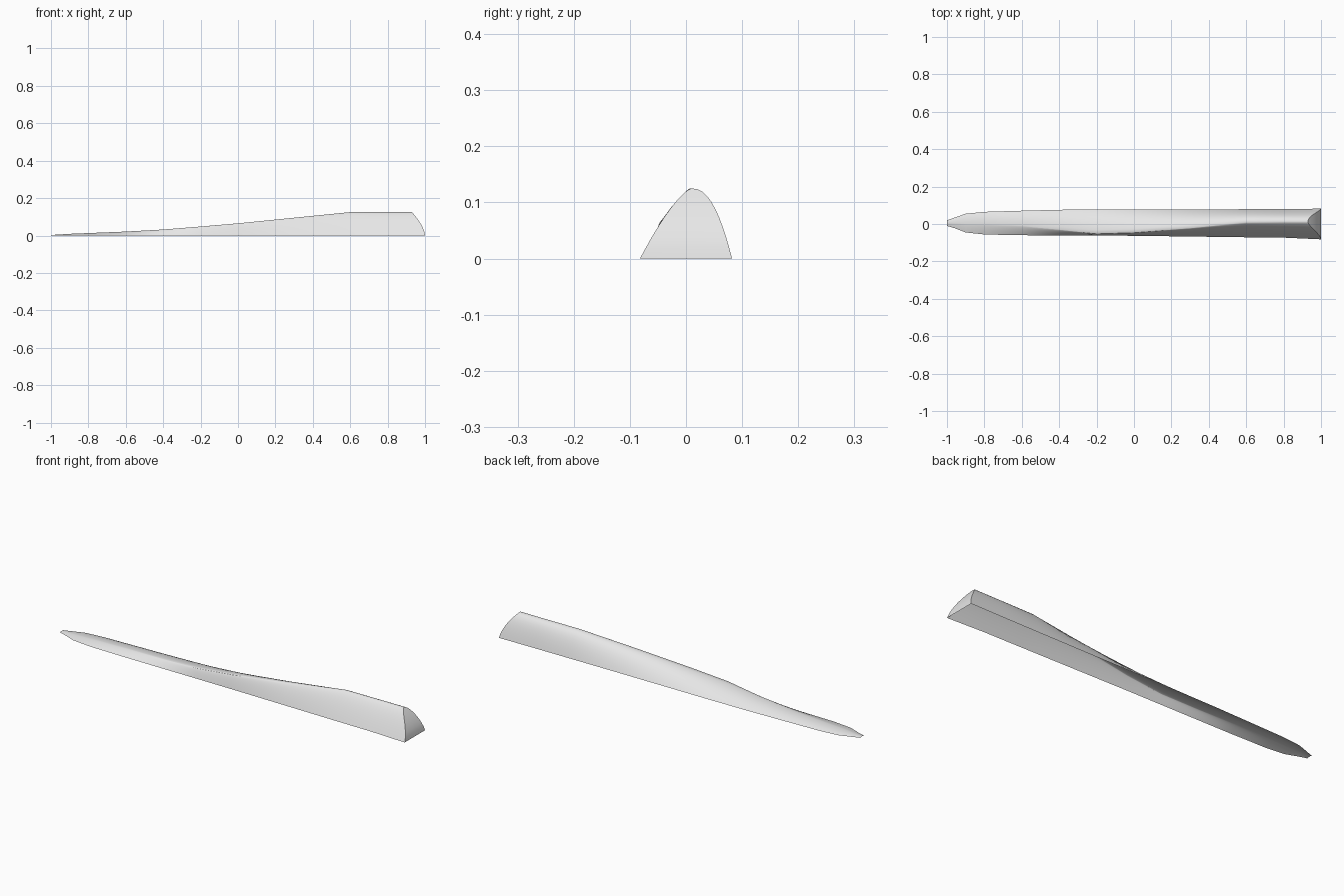
import bpy
import bmesh
import math

if "Cube" in bpy.data.objects:
    bpy.data.objects.remove(bpy.data.objects["Cube"])

# Stations along the blade: x, front edge y, back edge y, ridge y, height
STATIONS = [
    (-1.0, -.010, .020, .005, .003),
    (-.96, -.022, .034, .004, .005),
    (-.9, -.045, .055, .0, .009),
    (-.8, -.056, .065, -.002, .013),
    (-.6, -.06, .071, -.01, .021),
    (-.4, -.061, .076, -.03, .032),
    (-.2, -.062, .078, -.052, .048),
    (.0, -.063, .078, -.046, .065),
    (.3, -.067, .078, -.022, .095),
    (.6, -.071, .079, .008, .125),
    (.8, -.073, .08, .01, .125),
    (1.0, -.082, .082, .01, .125),
]
STEPS = 10
CAP_DEPTH = .07


def section(x, front, back, ridge, height, sloped):
    """Arched cross-section from front edge over the ridge to back edge."""
    levels = [math.sin(i / STEPS * math.pi / 2) for i in range(STEPS + 1)]

    def point(s, edge, power):
        t = 1 - (1 - s) ** (1 / power)
        px = x - CAP_DEPTH * s ** 1.6 if sloped else x
        return (px, edge + (ridge - edge) * t, height * s)

    return ([point(s, front, 1.4) for s in levels]
            + [point(s, back, 2.3) for s in reversed(levels[:-1])])


grey = bpy.data.materials.new("light_grey")
grey.use_nodes = True
color = (.8, .8, .8, 1)
grey.diffuse_color = color
grey.node_tree.nodes["Principled BSDF"].inputs["Base Color"].default_value = color

# Open-bottomed arched shell lofted through the stations
bm = bmesh.new()
rows = [[bm.verts.new(p) for p in section(*s, i == len(STATIONS) - 1)]
        for i, s in enumerate(STATIONS)]
for a, b in zip(rows, rows[1:]):
    for i in range(len(a) - 1):
        bm.faces.new((a[i], b[i], b[i + 1], a[i + 1]))

# Curved cap closing the tall end
end = rows[-1]
for i in range(STEPS):
    ring = [end[i], end[-1 - i], end[-2 - i], end[i + 1]]
    bm.faces.new(list(dict.fromkeys(ring)))

mesh = bpy.data.meshes.new("blade_shell")
bm.to_mesh(mesh)
bm.free()
mesh.materials.append(grey)
blade = bpy.data.objects.new("blade_shell", mesh)
bpy.context.collection.objects.link(blade)
bpy.context.view_layer.objects.active = blade
blade.select_set(True)
bpy.ops.object.shade_smooth_by_angle(angle=math.radians(40))
